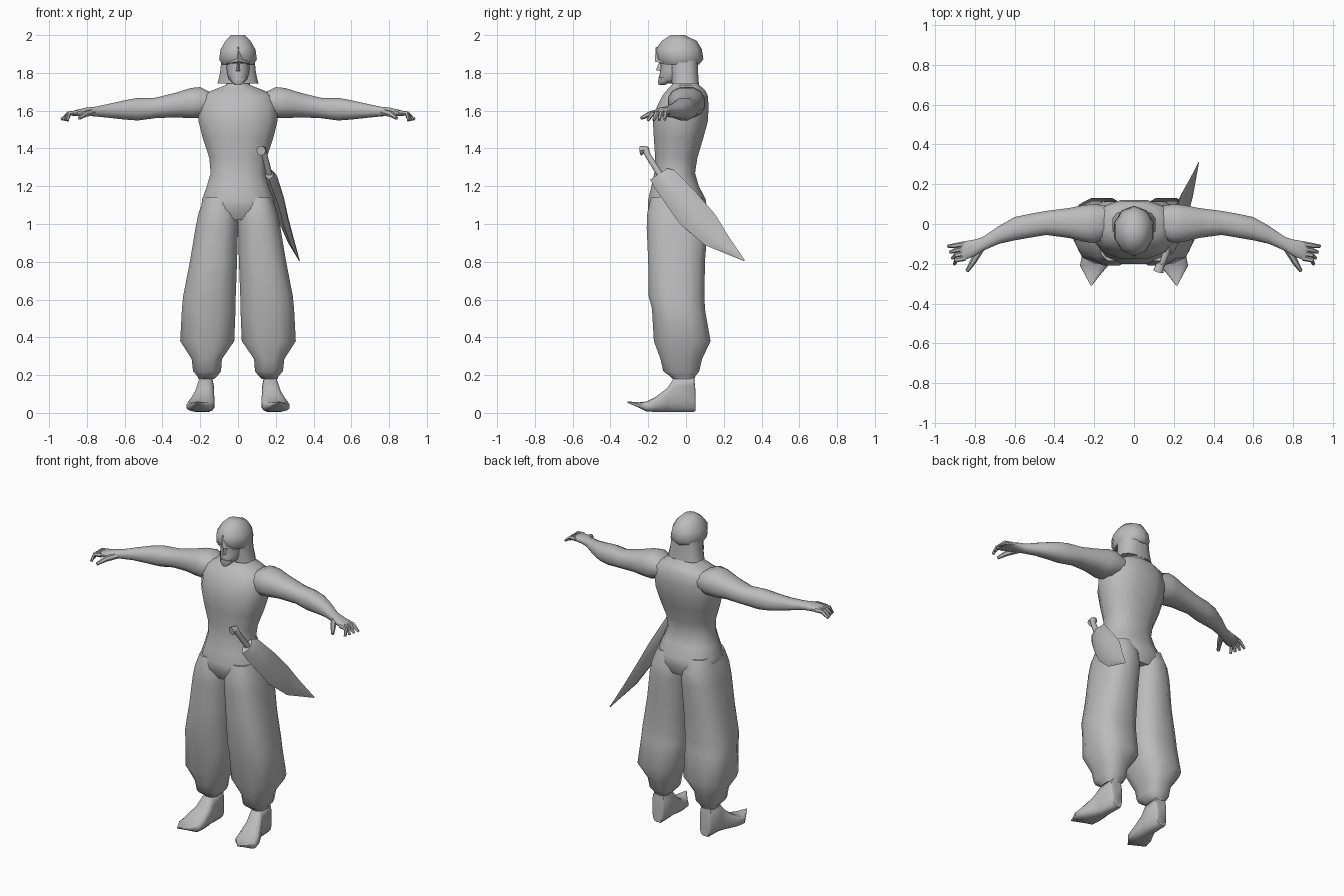
import bpy, bmesh, math
from mathutils import Vector

grey = bpy.data.materials.new("plain_grey")
grey.diffuse_color = (0.5, 0.5, 0.5, 1)


def loft(name, rings, mirror=False, angle=50):
    """Skin a list of equal-length point rings and cap both ends."""
    bm = bmesh.new()
    loops = [[bm.verts.new(p) for p in r] for r in rings]
    n = len(loops[0])
    for a, b in zip(loops, loops[1:]):
        for i in range(n):
            j = (i + 1) % n
            bm.faces.new((a[i], a[j], b[j], b[i]))
    bm.faces.new(loops[0])
    bm.faces.new(loops[-1])
    bmesh.ops.recalc_face_normals(bm, faces=bm.faces)
    mesh = bpy.data.meshes.new(name)
    bm.to_mesh(mesh)
    bm.free()
    mesh.materials.append(grey)
    ob = bpy.data.objects.new(name, mesh)
    bpy.context.collection.objects.link(ob)
    bpy.ops.object.select_all(action='DESELECT')
    ob.select_set(True)
    bpy.context.view_layer.objects.active = ob
    bpy.ops.object.shade_smooth_by_angle(angle=math.radians(angle))
    if mirror:
        ob.modifiers.new("mirror", 'MIRROR').use_mirror_merge = False
    return ob


def sections(axis, rows, n=12, power=0.85):
    """Rounded sections across an axis; each row is position, a0, a1, b0, b1."""
    rings = []
    for pos, a0, a1, b0, b1 in rows:
        ring = []
        for i in range(n):
            t = 2 * math.pi * (i + 0.5) / n
            c, s = math.cos(t), math.sin(t)
            k = math.cos(math.pi / n) ** power
            a = (a0 + a1) / 2 + (a1 - a0) / 2 * math.copysign(abs(c) ** power, c) / k
            b = (b0 + b1) / 2 + (b1 - b0) / 2 * math.copysign(abs(s) ** power, s) / k
            ring.append({'x': (pos, a, b), 'y': (a, pos, b), 'z': (a, b, pos)}[axis])
        rings.append(ring)
    return rings


def tube(name, path, radii, n=6, mirror=False):
    """Tapered tube through a few points."""
    pts = [Vector(p) for p in path]
    rings = []
    for i, p in enumerate(pts):
        d = pts[min(i + 1, len(pts) - 1)] - pts[max(i - 1, 0)]
        q = d.to_track_quat('Z', 'Y')
        rings.append([p + q @ Vector((math.cos(2 * math.pi * k / n) * radii[i],
                                      math.sin(2 * math.pi * k / n) * radii[i], 0)) for k in range(n)])
    return loft(name, rings, mirror)


# Torso: half width, front y, back y by height
torso = [(1.02, .13, -.17, .09), (1.08, .195, -.2, .11), (1.13, .19, -.2, .105),
         (1.2, .165, -.183, .068), (1.27, .145, -.168, .048), (1.35, .152, -.163, .06),
         (1.45, .185, -.17, .09), (1.54, .208, -.175, .115), (1.62, .21, -.155, .12),
         (1.68, .19, -.125, .115), (1.71, .13, -.1, .1), (1.735, .065, -.075, .07),
         (1.82, .05, -.07, .05)]
loft("torso", sections('z', [(z, -w, w, f, b) for z, w, f, b in torso]))

# Baggy trouser legs, gathered above the ankle
loft("trouser_leg", sections('z', [
    (1.14, .03, .178, -.185, .085), (1.06, .0, .208, -.205, .113), (.98, .0, .225, -.208, .115),
    (.8, .005, .255, -.2, .1), (.62, .012, .29, -.198, .098), (.55, .013, .297, -.18, .1),
    (.38, .02, .306, -.17, .13), (.285, .085, .245, -.135, .085), (.22, .09, .238, -.12, .07),
    (.195, .11, .215, -.085, .05), (.18, .125, .21, -.07, .045)], power=0.75), True)

# Curled-toe shoe
loft("shoe", sections('y', [
    (.05, .135, .2, .01, .12), (.042, .128, .21, .005, .2), (-.06, .128, .215, .005, .19),
    (-.1, .126, .235, .005, .13), (-.16, .124, .262, .005, .085), (-.21, .13, .272, .008, .06),
    (-.25, .165, .25, .028, .056), (-.31, .212, .218, .054, .061)], n=12, power=0.65), True)

# Arm from shoulder to palm
loft("arm", sections('x', [
    (.13, -.07, .09, 1.59, 1.69), (.2, -.095, .1, 1.56, 1.725), (.25, -.09, .095, 1.56, 1.72),
    (.33, -.07, .08, 1.565, 1.695), (.44, -.055, .066, 1.56, 1.668), (.53, -.07, .05, 1.548, 1.668),
    (.6, -.082, .035, 1.553, 1.655), (.68, -.1, -.01, 1.562, 1.637),
    (.76, -.135, -.065, 1.57, 1.62), (.8, -.16, -.078, 1.572, 1.617),
    (.86, -.185, -.088, 1.573, 1.603), (.875, -.18, -.095, 1.572, 1.595)]), True)

# Fingers and thumb
for i in range(4):
    y = -.1 - .024 * i
    tip = (.936 - .011 * i, y - .012 - .006 * i, 1.553 - .002 * i)
    tube("finger_%d" % (i + 1), [(.85, y, 1.59), (.895, y - .008, 1.585), tip],
         [.014, .013, .008], mirror=True)
tube("thumb", [(.77, -.12, 1.592), (.81, -.19, 1.582), (.84, -.237, 1.56)],
     [.02, .016, .009], mirror=True)

# Face, nose and beard
loft("face", sections('z', [
    (1.745, -.022, .022, -.138, -.06), (1.765, -.048, .048, -.142, .0),
    (1.8, -.058, .058, -.135, .03), (1.84, -.062, .062, -.132, .04),
    (1.89, -.065, .065, -.14, .04)], n=10))
loft("nose", [[(-.008, -.13, 1.855), (.008, -.13, 1.855), (0, -.142, 1.855)],
              [(-.016, -.12, 1.805), (.016, -.12, 1.805), (0, -.16, 1.815)]])
loft("beard", sections('z', [(1.735, -.015, .015, -.145, -.11), (1.752, -.036, .036, -.148, -.09),
                             (1.775, -.04, .04, -.145, -.08)], n=8))

# Cloth hanging behind the head and beside the cheeks
loft("neck_cloth", sections('z', [
    (1.745, -.108, .108, -.075, .068), (1.8, -.095, .095, -.08, .064),
    (1.87, -.088, .088, -.09, .062)], power=0.7))

# Turban with a pointed brow panel
loft("turban", sections('z', [
    (1.845, -.084, .084, -.13, .065), (1.872, -.1, .1, -.15, .086), (1.925, -.092, .092, -.155, .078),
    (1.97, -.066, .066, -.122, .052), (2.0, -.036, .036, -.08, -.01)], n=10, power=1))
loft("brow_panel", [[(-.062, -.12, 1.85), (.062, -.12, 1.85), (0, -.165, 1.86)],
                    [(-.01, -.13, 1.935), (.01, -.13, 1.935), (0, -.16, 1.938)]], angle=30)

# Curved sheath: x, upper edge y z, lower edge y z, half thickness
sheath = [(.165, -.1, 1.295, -.19, 1.235, .02), (.18, -.06, 1.285, -.165, 1.19, .026),
          (.215, .06, 1.16, -.1, 1.095, .028), (.24, .155, 1.05, -.032, 1.0, .026),
          (.28, .225, .935, .1, .888, .016), (.325, .312, .808, .306, .804, .002)]
rings = []
for x, yu, zu, yl, zl, t in sheath:
    u, l = Vector((x, yu, zu)), Vector((x, yl, zl))
    side = Vector((t, 0, 0))
    rings.append([u, u.lerp(l, .3) + side, u.lerp(l, .7) + side,
                  l, u.lerp(l, .7) - side, u.lerp(l, .3) - side])
loft("sheath", rings)

# Sword grip with hooked pommel
tube("sword_grip", [(.168, -.13, 1.25), (.142, -.2, 1.36), (.13, -.212, 1.392), (.122, -.24, 1.388)],
     [.018, .016, .022, .026], n=8)
